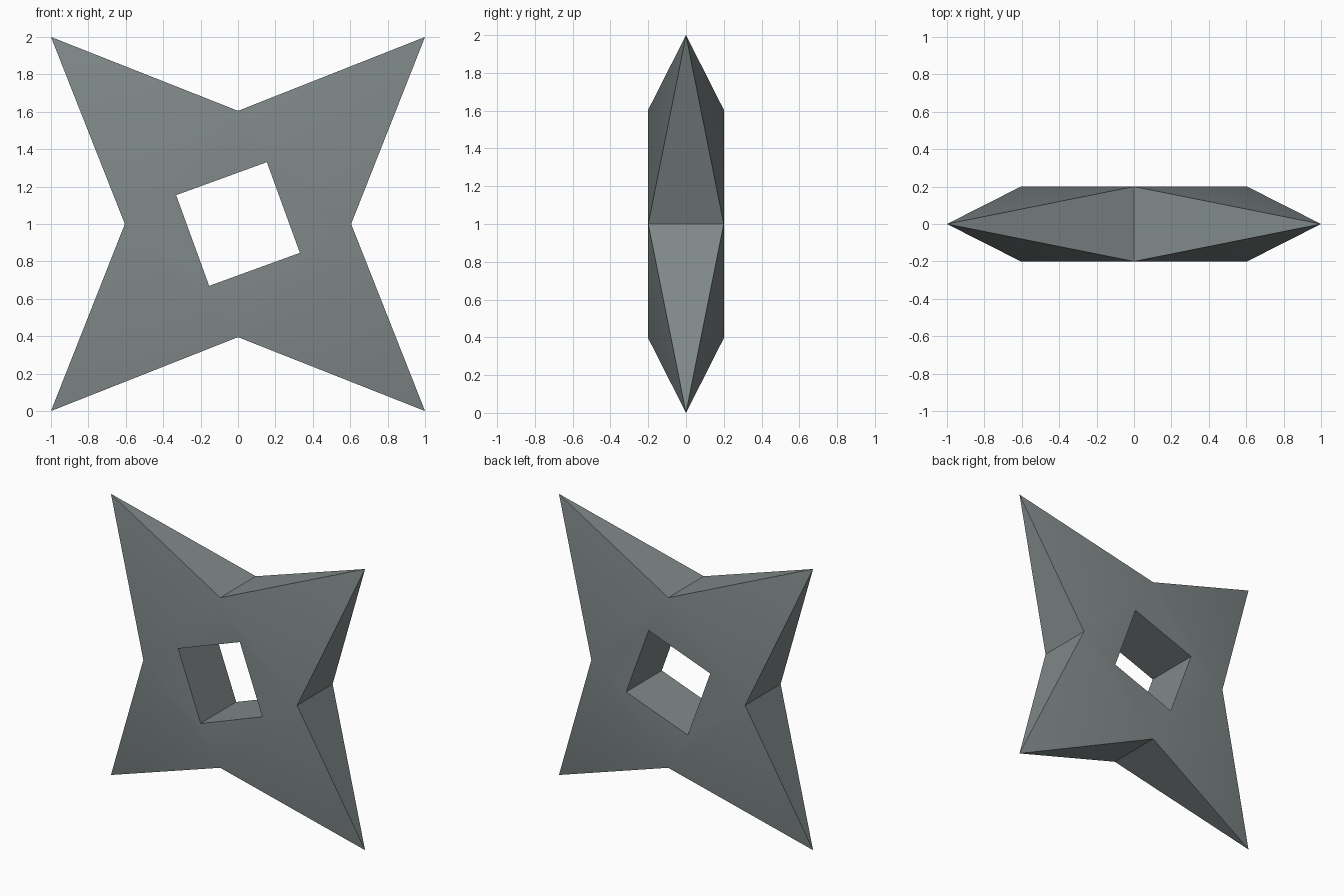
import bpy, bmesh, math

if "Cube" in bpy.data.objects:
    bpy.data.objects.remove(bpy.data.objects["Cube"])

VALLEY, HOLE, HALF = 0.605, 0.365, 0.2   # notch radius, hole corner radius, half thickness
TURN = math.radians(-25)                 # twist of the square hole
CZ = 1.0

mat = bpy.data.materials.new("grey steel")
mat.diffuse_color = (0.22, 0.25, 0.25, 1)
mat.use_nodes = True
mat.node_tree.nodes["Principled BSDF"].inputs["Base Color"].default_value = mat.diffuse_color

bm = bmesh.new()


def ring(radius, start, y):
    return [bm.verts.new((radius * math.cos(start + i * math.pi / 2), y,
                          CZ + radius * math.sin(start + i * math.pi / 2))) for i in range(4)]


# sharp tips, notches and hole corners
tips = ring(math.sqrt(2), math.pi / 4, 0)
notch_f, notch_b = ring(VALLEY, 0, -HALF), ring(VALLEY, 0, HALF)
hole_f, hole_b = ring(HOLE, TURN, -HALF), ring(HOLE, TURN, HALF)

for i in range(4):
    j = (i + 1) % 4
    # front and back: flat middle around the hole, then a tapering blade
    for notch, hole in ((notch_f, hole_f), (notch_b, hole_b)):
        bm.faces.new((notch[i], notch[j], hole[j], hole[i]))
        bm.faces.new((notch[i], tips[i], notch[j]))
    # bevelled blade sides
    bm.faces.new((notch_f[i], notch_b[i], tips[i]))
    bm.faces.new((notch_f[j], tips[i], notch_b[j]))
    # hole wall
    bm.faces.new((hole_f[i], hole_f[j], hole_b[j], hole_b[i]))

bmesh.ops.recalc_face_normals(bm, faces=bm.faces)
mesh = bpy.data.meshes.new("throwing_star")
bm.to_mesh(mesh)
bm.free()
mesh.materials.append(mat)
star = bpy.data.objects.new("throwing_star", mesh)
bpy.context.collection.objects.link(star)
bpy.context.view_layer.objects.active = star
star.select_set(True)
bpy.ops.object.shade_smooth_by_angle(angle=math.radians(30))
